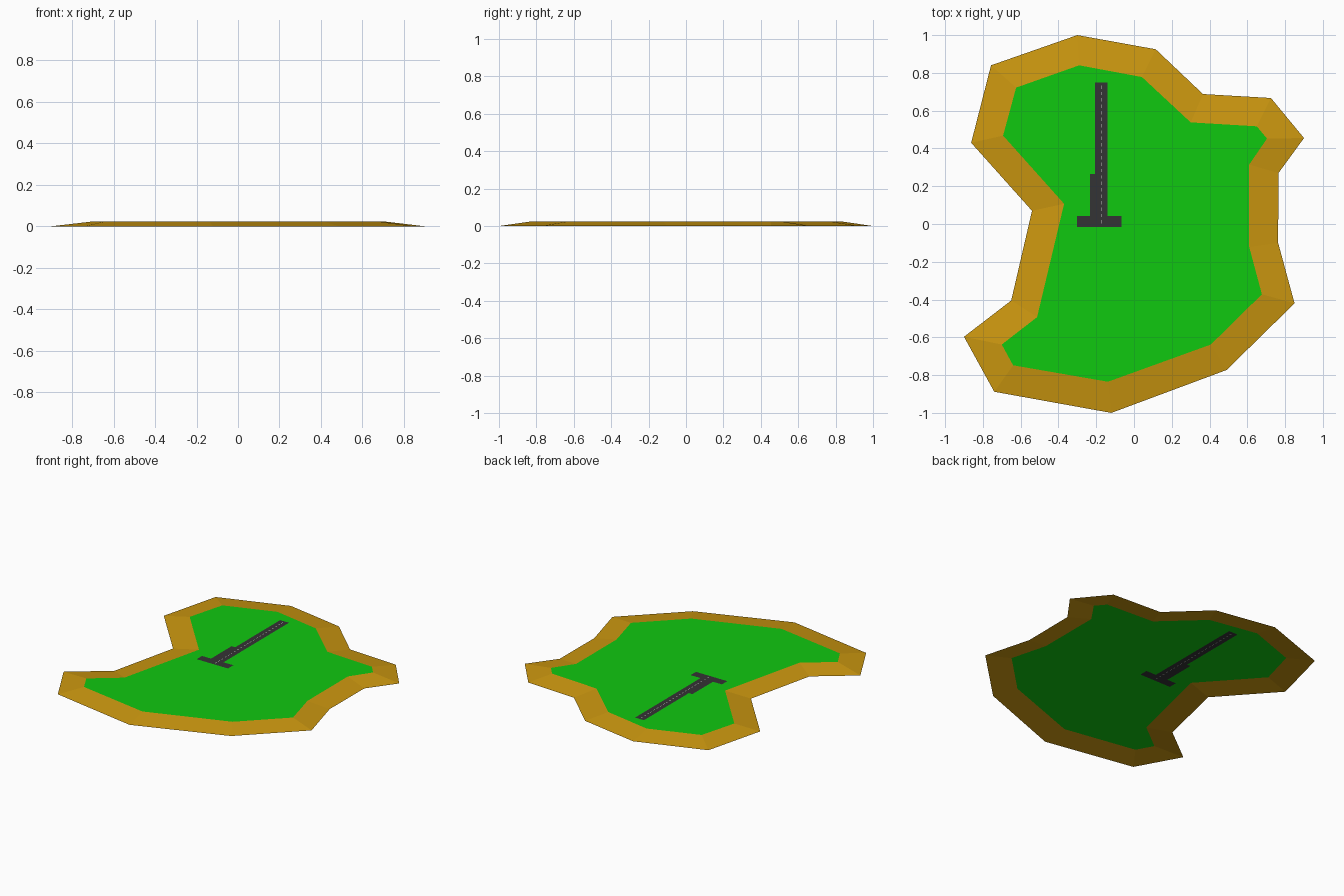
import bpy, bmesh

if "Cube" in bpy.data.objects:
    bpy.data.objects.remove(bpy.data.objects["Cube"])

TOP = 0.0235


def material(name, color):
    m = bpy.data.materials.new(name)
    m.diffuse_color = (*color, 1)
    m.use_nodes = True
    m.node_tree.nodes["Principled BSDF"].inputs["Base Color"].default_value = m.diffuse_color
    return m


def make_object(name, bm, mat):
    me = bpy.data.meshes.new(name)
    bm.to_mesh(me)
    bm.free()
    me.materials.append(mat)
    ob = bpy.data.objects.new(name, me)
    bpy.context.collection.objects.link(ob)
    return ob


def flat_sheet(name, loops, mat):
    """Fill an outline (first loop) at the top level, leaving the other loops as holes."""
    bm = bmesh.new()
    for loop in loops:
        vs = [bm.verts.new((x, y, TOP)) for x, y in loop]
        for a, b in zip(vs, vs[1:] + vs[:1]):
            bm.edges.new((a, b))
    bmesh.ops.triangle_fill(bm, use_beauty=True, edges=bm.edges[:], normal=(0, 0, 1))
    for f in bm.faces:
        f.normal_update()
        if f.normal.z < 0:
            f.normal_flip()
    return make_object(name, bm, mat)


def rect(x0, x1, y0, y1):
    return [(x0, y0), (x1, y0), (x1, y1), (x0, y1)]


sand = material("sand", (0.60, 0.31, 0.005))
green = material("grass", (0.005, 0.58, 0.005))
tarmac = material("tarmac", (0.034, 0.033, 0.035))
paint = material("paint", (0.8, 0.8, 0.8))

# Coast and plateau outlines, clockwise from the north
coast = [(-.30, 1), (.115, .925), (.365, .688), (.725, .667), (.90, .455), (.765, .27),
         (.763, -.10), (.85, -.42), (.49, -.773), (-.12, -1), (-.74, -.888), (-.90, -.597),
         (-.65, -.405), (-.54, .07), (-.862, .43), (-.757, .84)]
plateau = [(-.29, .84), (.042, .778), (.30, .538), (.65, .517), (.704, .452), (.61, .315),
           (.61, -.122), (.677, -.372), (.407, -.638), (-.138, -.835), (-.64, -.748), (-.70, -.638),
           (-.513, -.493), (-.37, .107), (-.693, .468), (-.624, .722)]

# Sloping beach, open underneath
bm = bmesh.new()
low = [bm.verts.new((x, y, 0)) for x, y in coast]
high = [bm.verts.new((x, y, TOP)) for x, y in plateau]
for i in range(len(low)):
    j = (i + 1) % len(low)
    bm.faces.new((low[j], low[i], high[i], high[j]))
make_object("beach", bm, sand)

# Runway with side taxiway and cross bar, let into the grass
runway = [(-.302, -.015), (-.065, -.015), (-.065, .043), (-.14, .043), (-.14, .75),
          (-.207, .75), (-.207, .265), (-.234, .265), (-.234, .043), (-.302, .043)]
flat_sheet("grass", [plateau, runway], green)

# Dashed centre line, let into the runway
dashes = [rect(-.1755, -.1715, y, y + .018) for y in (0.002 + .034 * k for k in range(22))]
flat_sheet("runway", [runway] + dashes, tarmac)
bm = bmesh.new()
for d in dashes:
    bm.faces.new([bm.verts.new((x, y, TOP)) for x, y in d])
make_object("centre_line", bm, paint)
